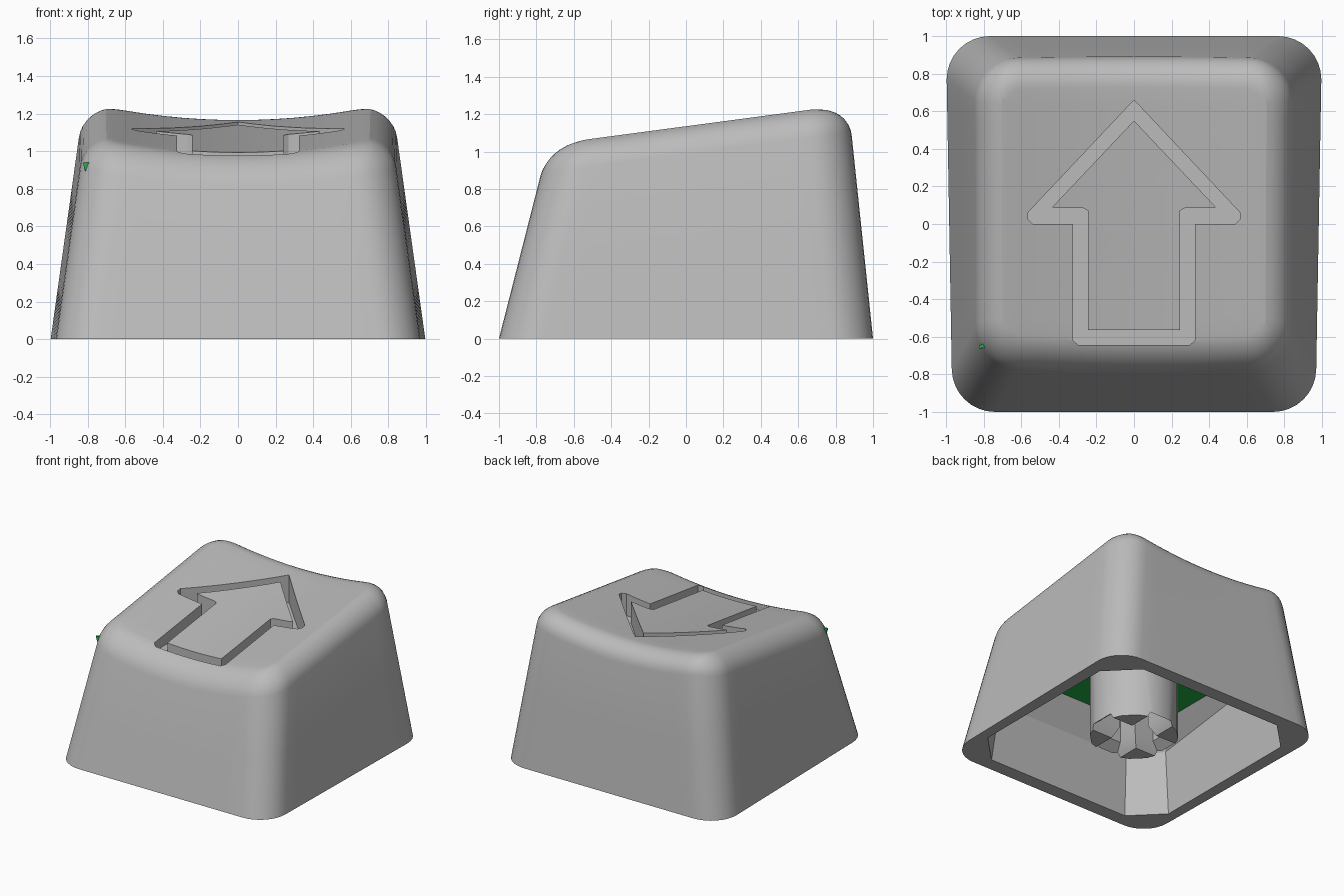
import bpy, bmesh, math

if "Cube" in bpy.data.objects:
    bpy.data.objects.remove(bpy.data.objects["Cube"])


def material(name, rgb):
    m = bpy.data.materials.new(name)
    m.diffuse_color = (*rgb, 1)
    m.use_nodes = True
    m.node_tree.nodes["Principled BSDF"].inputs["Base Color"].default_value = m.diffuse_color
    return m


grey = material("grey plastic", (0.5, 0.5, 0.5))
green = material("green insert", (0.015, 0.44, 0.06))


def make(name, rings, mat, cap_ends=True, closed=False):
    """Skin a stack of equal-length point rings."""
    bm = bmesh.new()
    loops = [[bm.verts.new(p) for p in r] for r in rings]
    n = len(loops[0])
    pairs = list(zip(loops, loops[1:])) + ([(loops[-1], loops[0])] if closed else [])
    for a, b in pairs:
        for i in range(n):
            j = (i + 1) % n
            bm.faces.new((a[i], a[j], b[j], b[i]))
    if cap_ends:
        bm.faces.new(loops[0][::-1])
        bm.faces.new(loops[-1])
    bmesh.ops.recalc_face_normals(bm, faces=bm.faces)
    me = bpy.data.meshes.new(name)
    bm.to_mesh(me)
    bm.free()
    ob = bpy.data.objects.new(name, me)
    bpy.context.collection.objects.link(ob)
    me.materials.append(mat)
    return ob


def cut(ob, cutters):
    """Subtract the cutters, bake the result and remove the cutters."""
    for c in cutters:
        c.hide_render = True
        mod = ob.modifiers.new("cut", 'BOOLEAN')
        mod.operation, mod.solver, mod.object = 'DIFFERENCE', 'EXACT', c
    deps = bpy.context.evaluated_depsgraph_get()
    me = bpy.data.meshes.new_from_object(ob.evaluated_get(deps))
    ob.modifiers.clear()
    ob.data = me
    for c in cutters:
        bpy.data.objects.remove(c)


def smooth(ob, angle):
    bpy.ops.object.select_all(action='DESELECT')
    ob.select_set(True)
    bpy.context.view_layer.objects.active = ob
    bpy.ops.object.shade_smooth_by_angle(angle=math.radians(angle))


# Outer shell: rounded, tapered section with a tilted, dished top
EDGE, CORNER = 0.15, 0.23


def top_height(x, y):
    return 1.138 + 0.133 * y - 0.07 * max(0, 1 - (x / 0.7) ** 2)


def section(k, z, inset):
    """Point k of the rounded outline at height z, moved inward by inset."""
    side, i = divmod(k, 20)
    xf, xb = 0.97 - 0.14 * z, 0.997 - 0.14 * z
    yf, yb = -1 + 0.255 * z, 1 - 0.105 * z
    mids = [(xb - CORNER, yb - CORNER), (CORNER - xb, yb - CORNER),
            (CORNER - xf, yf + CORNER), (xf - CORNER, yf + CORNER)]
    r = CORNER - inset

    def arc(s, a):
        t = math.pi / 2 * (s + a)
        return mids[s % 4][0] + r * math.cos(t), mids[s % 4][1] + r * math.sin(t)
    if i <= 8:
        return arc(side, i / 8)
    f = (i - 8) / 12
    p, q = arc(side, 1), arc(side + 1, 0)
    return p[0] + (q[0] - p[0]) * f, p[1] + (q[1] - p[1]) * f


def wall_top(k):
    z = 0.9
    for _ in range(6):
        z = top_height(*section(k, z, 0)) - EDGE
    return z


tops = [wall_top(k) for k in range(80)]
rings = []
for f in (0, 0.5):
    rings.append([(*section(k, tops[k] * f, 0), tops[k] * f) for k in range(80)])
for s in range(9):
    a = math.pi / 2 * s / 8
    ring = []
    for k in range(80):
        # the wall slope carries on through the rounding, so no crease forms
        x, y = section(k, tops[k] + EDGE * math.sin(a), EDGE * (1 - math.cos(a)))
        ring.append((x, y, top_height(x, y) - EDGE * (1 - math.sin(a))))
    rings.append(ring)
rim = rings[-1]
for f in (0.85, 0.7, 0.55, 0.4, 0.25, 0.1, 0.01):
    pts = [(x * f, 0.08 + (y - 0.08) * f) for x, y, z in rim]
    rings.append([(x, y, top_height(x, y)) for x, y in pts])
cap = make("keycap_shell", rings, grey)


# Arrow-outline groove with a level floor
def mirrored(half):
    return half + [(-x, y) for x, y in reversed(half[1:])]


outer = mirrored([(0, .66), (.565, .06), (.565, .025), (.54, 0),
                  (.325, 0), (.325, -.62), (.295, -.645)])
inner = mirrored([(0, .55), (.435, .09), (.425, .085), (.27, .085),
                  (.245, .07), (.245, -.55), (.245, -.565)])
FLOOR = 0.93
groove = make("groove_cutter",
              [[(x, y, z) for x, y in loop] for loop, z in
               ((outer, FLOOR), (outer, 1.5), (inner, 1.5), (inner, FLOOR))],
              grey, cap_ends=False, closed=True)


# Hollow underside with cut corners and a sloping shoulder
def octagon(hx, yf, yb, c, height):
    pts = [(hx, yb - c), (hx - c, yb), (c - hx, yb), (-hx, yb - c),
           (-hx, yf + c), (c - hx, yf), (hx - c, yf), (hx, yf + c)]
    return [(x, y, height(y)) for x, y in pts]


hollow = make("hollow_cutter", [
    octagon(0.892, -0.892, 0.892, 0.235, lambda y: -0.05),
    octagon(0.83, -0.83, 0.85, 0.21, lambda y: min(0.47 + 0.15 * (y + 0.83), 0.67)),
    octagon(0.71, -0.69, 0.80, 0.16, lambda y: 0.70)], grey)
cut(cap, [groove, hollow])
smooth(cap, 18)

# Green insert forming the ceiling of the hollow
make("ceiling_insert", [octagon(0.73, -0.70, 0.81, 0.16, lambda y, z=z: z)
                        for z in (0.69, 0.925)], green)

# Insert corner just breaking through the front left of the shell
make("insert_corner", [[(-0.79, -0.63, z), (-0.79, -0.66, z),
                        (-x, -0.662, z), (-x, -0.648, z)]
                       for x, z in ((0.812, 0.89), (0.826, 0.94))], green)

# Central stem with a flared cross-shaped socket
stem = make("stem", [[(0.333 * math.cos(math.pi / 8 * (i + .5)),
                       0.333 * math.sin(math.pi / 8 * (i + .5)), z)
                      for i in range(16)] for z in (0.05, 0.72)], grey)


def slot(name, along_x):
    rings = []
    for hl, hw, z in ((0.38, 0.13, 0.0), (0.36, 0.12, 0.05),
                      (0.25, 0.075, 0.14), (0.25, 0.075, 0.5)):
        a, b = (hl, hw) if along_x else (hw, hl)
        rings.append([(a, b, z), (-a, b, z), (-a, -b, z), (a, -b, z)])
    return make(name, rings, grey)


cut(stem, [slot("slot_cutter_x", True), slot("slot_cutter_y", False)])
smooth(stem, 30)
